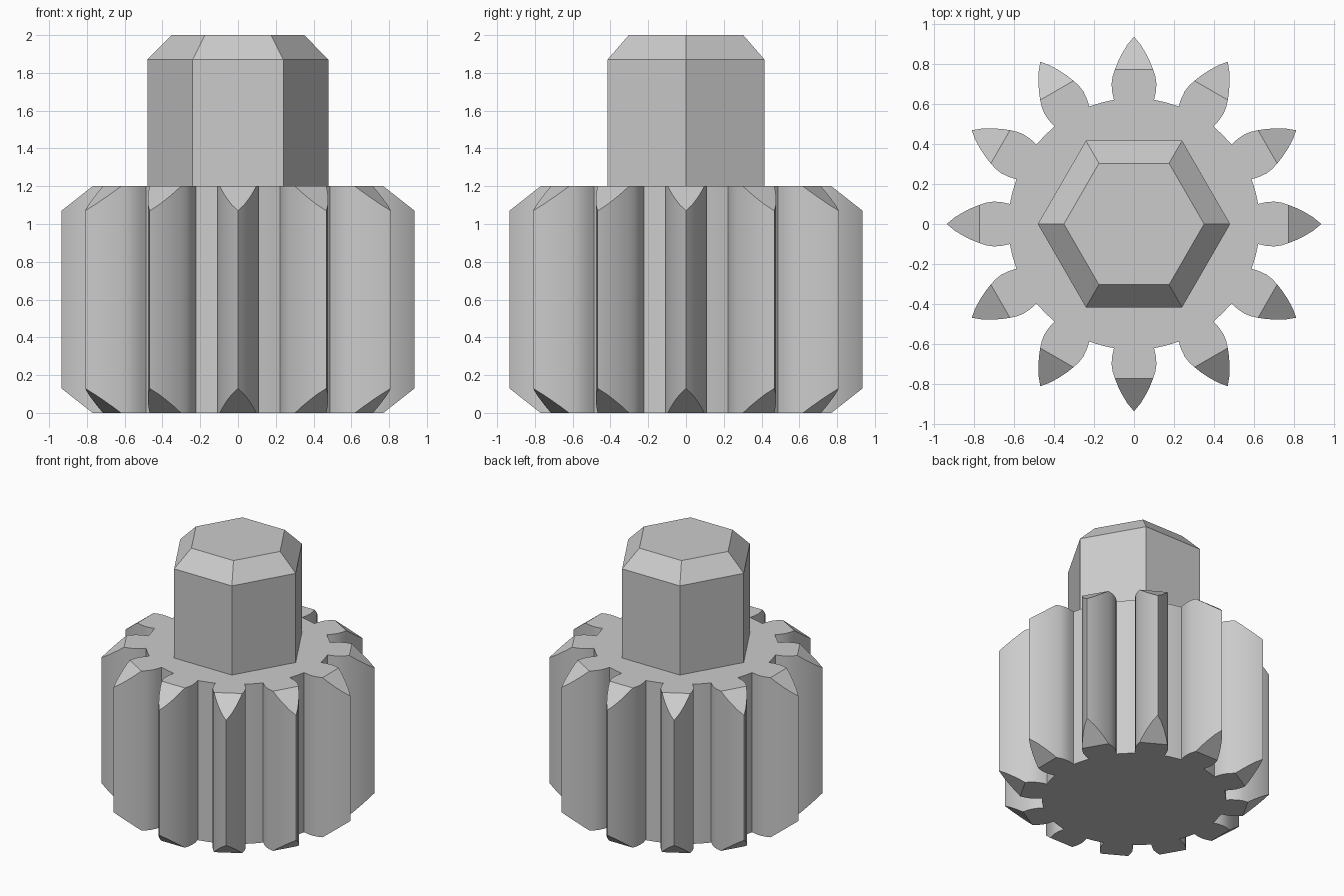
import bpy, bmesh, math
from mathutils import Matrix, Vector

cube = bpy.data.objects.get("Cube")
if cube:
    bpy.data.objects.remove(cube)

TEETH = 12
HEIGHT = 1.2
ROOT = 0.627          # valley radius
BEVEL_START = 0.77    # radius where the tooth ends start to slope
SLOPE = 0.13 / 0.165

# One flat grey
grey = bpy.data.materials.new("plain grey")
grey.use_nodes = True
grey.diffuse_color = (0.6, 0.6, 0.6, 1)
grey.node_tree.nodes["Principled BSDF"].inputs["Base Color"].default_value = (0.6, 0.6, 0.6, 1)


def finish(bm, name):
    bmesh.ops.recalc_face_normals(bm, faces=bm.faces)
    mesh = bpy.data.meshes.new(name)
    bm.to_mesh(mesh)
    bm.free()
    mesh.materials.append(grey)
    obj = bpy.data.objects.new(name, mesh)
    bpy.context.collection.objects.link(obj)
    return obj


# Half of a tooth outline (radius, half width), mirrored about its centre line
half = [(0.62, 0.1), (0.66, 0.109), (0.7, 0.112), (0.735, 0.107), (BEVEL_START, 0.096),
        (0.81, 0.08), (0.85, 0.06), (0.895, 0.033)]
tooth = [(r, -w) for r, w in half] + [(0.935, 0)] + [(r, w) for r, w in reversed(half)]

# Valley arc between two teeth
step = math.tau / TEETH
edge = math.atan2(half[0][1], half[0][0])
valley = []
for i in range(1, 4):
    a = edge + (step - 2 * edge) * i / 4
    valley.append((ROOT * math.cos(a), ROOT * math.sin(a)))

# Pinion gear: outline repeated round the axis, tooth ends sloped top and bottom
bm = bmesh.new()
bottom, top, cap_ids, tips = [], [], [], []
for t in range(TEETH):
    turn = Matrix.Rotation(t * step, 3, "Z")
    start = len(top)
    for k, (x, y) in enumerate(tooth + valley):
        drop = max(0, x - BEVEL_START) * SLOPE if k < len(tooth) else 0
        bottom.append(bm.verts.new(turn @ Vector((x, y, drop))))
        top.append(bm.verts.new(turn @ Vector((x, y, HEIGHT - drop))))
        if k >= len(tooth) or x <= BEVEL_START:
            cap_ids.append(start + k)
    tips.append([start + k for k in range(len(tooth)) if tooth[k][0] >= BEVEL_START])
n = len(top)
for i in range(n):
    j = (i + 1) % n
    bm.faces.new((bottom[i], bottom[j], top[j], top[i]))
for ring in (bottom, top):
    for ids in tips + [cap_ids]:
        bm.faces.new([ring[i] for i in ids])
gear = finish(bm, "pinion_gear")
bpy.ops.object.select_all(action="DESELECT")
gear.select_set(True)
bpy.context.view_layer.objects.active = gear
bpy.ops.object.shade_smooth_by_angle(angle=math.radians(25))

# Hexagonal shaft with a chamfered top
bm = bmesh.new()
rings = []
for radius, z in ((0.48, HEIGHT), (0.48, 1.87), (0.35, 2.0)):
    rings.append([bm.verts.new((radius * math.cos(i * math.pi / 3),
                                radius * math.sin(i * math.pi / 3), z)) for i in range(6)])
for low, high in zip(rings, rings[1:]):
    for i in range(6):
        j = (i + 1) % 6
        bm.faces.new((low[i], low[j], high[j], high[i]))
bm.faces.new(rings[-1])
bm.faces.new(rings[0])
finish(bm, "hex_shaft")
